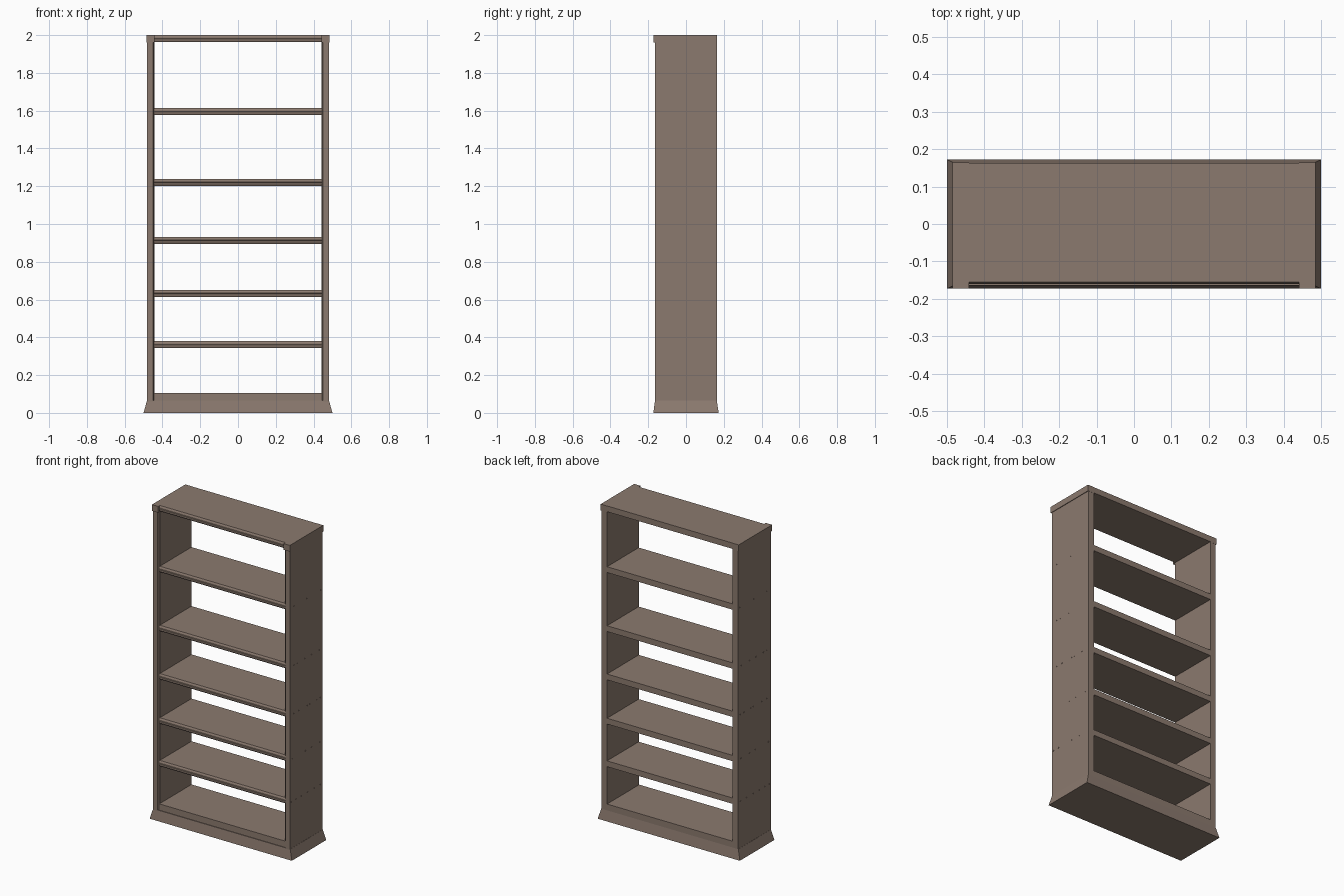
import bpy, bmesh

if "Cube" in bpy.data.objects:
    bpy.data.objects.remove(bpy.data.objects["Cube"])

wood = bpy.data.materials.new("brown wood")
wood.diffuse_color = (0.26, 0.195, 0.158, 1)
wood.use_nodes = True
wood.node_tree.nodes["Principled BSDF"].inputs["Base Color"].default_value = wood.diffuse_color


def finish(name, bm):
    bmesh.ops.recalc_face_normals(bm, faces=bm.faces)
    me = bpy.data.meshes.new(name)
    bm.to_mesh(me)
    bm.free()
    me.materials.append(wood)
    ob = bpy.data.objects.new(name, me)
    bpy.context.collection.objects.link(ob)
    return ob


def loft(name, loop_a, loop_b):
    """Closed solid between two matching outlines."""
    bm = bmesh.new()
    a = [bm.verts.new(p) for p in loop_a]
    b = [bm.verts.new(p) for p in loop_b]
    bm.faces.new(a)
    bm.faces.new(b)
    n = len(a)
    for i in range(n):
        j = (i + 1) % n
        bm.faces.new((a[i], a[j], b[j], b[i]))
    return finish(name, bm)


def rect(x, y0, y1, z):
    return [(-x, y0, z), (x, y0, z), (x, y1, z), (-x, y1, z)]


def box(name, x0, x1, y0, y1, z0, z1):
    lo = [(x0, y0, z0), (x1, y0, z0), (x1, y1, z0), (x0, y1, z0)]
    return loft(name, lo, [(x, y, z1) for x, y, _ in lo])


BACK = 0.163

# Flared plinth
loft("plinth", rect(0.5, -0.173, 0.173, 0), rect(0.482, -0.164, BACK, 0.065))


# Boards with a shallow moulded front edge
def shelf(name, z0, z1, half=0.445):
    h = z1 - z0
    prof = [(BACK, z0), (-0.155, z0), (-0.160, z0 + 0.25 * h),
            (-0.160, z0 + 0.45 * h), (-0.156, z0 + 0.5 * h),
            (-0.160, z0 + 0.55 * h), (-0.160, z0 + 0.75 * h),
            (-0.155, z1), (BACK, z1)]
    loft(name, [(-half, y, z) for y, z in prof], [(half, y, z) for y, z in prof])


box("bottom_board", -0.445, 0.445, -0.160, BACK, 0.06, 0.105)
levels = [0.361, 0.632, 0.913, 1.22, 1.595]
for i, z in enumerate(levels):
    shelf(f"shelf_{i + 1}", z - 0.0185, z + 0.0185)
shelf("top_board", 1.963, 2.0)

# Nail positions along the depth for each shelf level
nails = [(-0.15, -0.105, -0.05, 0.01, 0.08, 0.14),
         (-0.14, -0.01, 0.05, 0.135),
         (-0.125, -0.075, 0.01, 0.035, 0.105, 0.14),
         (-0.125, -0.09, -0.015, 0.05, 0.13),
         (-0.125, 0.005, 0.145)]

for side, s in (("left", -1), ("right", 1)):
    # Side panel with a stepped front edge
    prof = [(0.481, BACK), (0.481, -0.165), (0.450, -0.165),
            (0.446, -0.158), (0.441, -0.156), (0.441, BACK)]
    loft(side + "_panel", [(s * x, y, 0.06) for x, y in prof],
         [(s * x, y, 1.97) for x, y in prof])
    # Cap block over each side panel
    box(side + "_cap", s * 0.441, s * 0.485, -0.172, BACK + 0.001, 1.96, 2.0)
    # Small nail heads
    bm = bmesh.new()
    for z, ys in zip(levels, nails):
        for y in ys:
            ret = bmesh.ops.create_cube(bm, size=0.005)
            bmesh.ops.translate(bm, verts=ret["verts"], vec=(s * 0.4805, y, z))
    finish(side + "_nails", bm)
